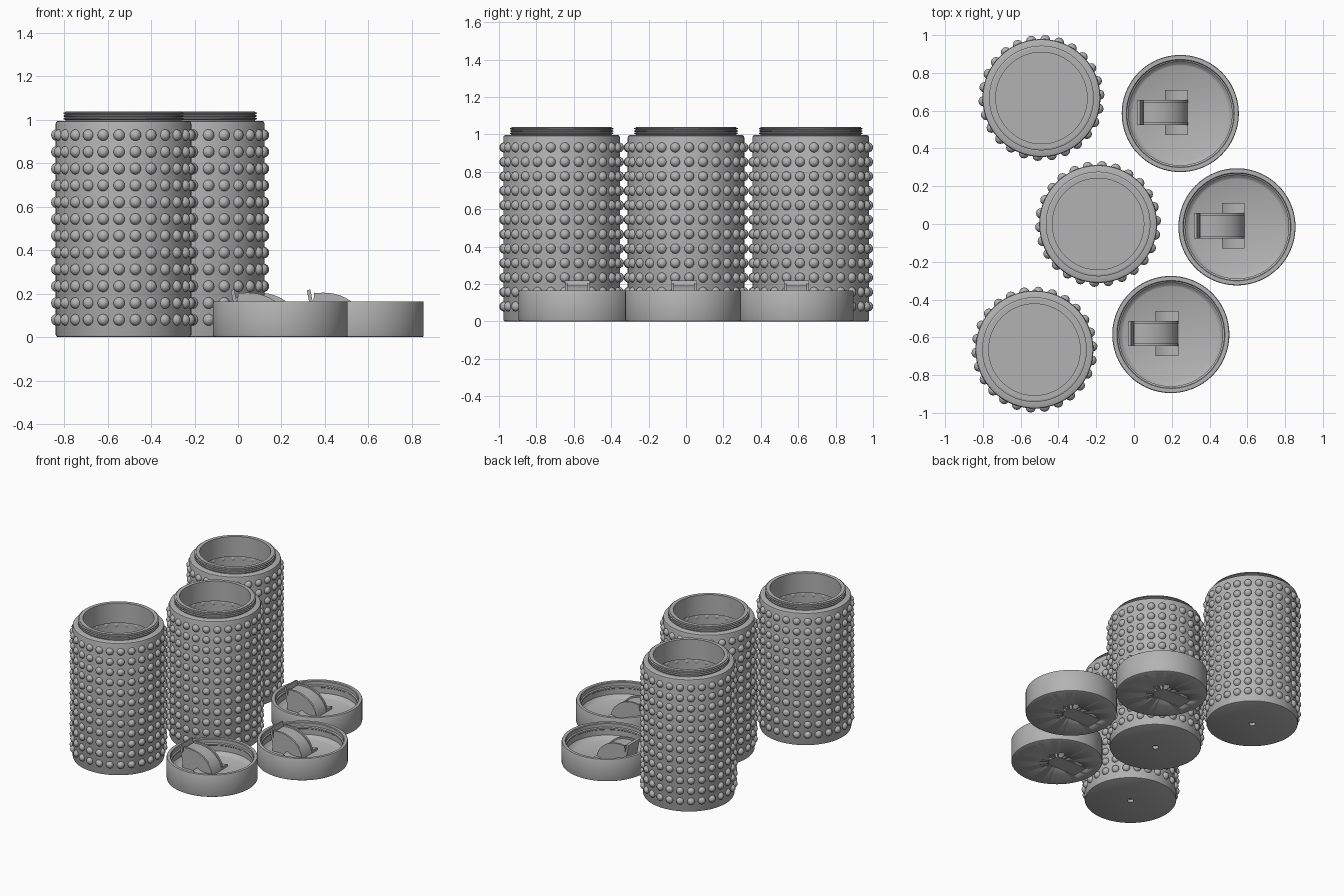
import bpy, bmesh, math
from mathutils import Matrix, Vector

cube = bpy.data.objects.get("Cube")
if cube:
    bpy.data.objects.remove(cube, do_unlink=True)

grey = bpy.data.materials.new("plain grey")
grey.use_nodes = True
grey.diffuse_color = (0.45, 0.45, 0.45, 1)
grey.node_tree.nodes["Principled BSDF"].inputs["Base Color"].default_value = grey.diffuse_color


def finish(name, bm, angle=35):
    bmesh.ops.recalc_face_normals(bm, faces=bm.faces)
    mesh = bpy.data.meshes.new(name)
    bm.to_mesh(mesh)
    bm.free()
    mesh.materials.append(grey)
    ob = bpy.data.objects.new(name, mesh)
    bpy.context.collection.objects.link(ob)
    bpy.ops.object.select_all(action='DESELECT')
    bpy.context.view_layer.objects.active = ob
    ob.select_set(True)
    bpy.ops.object.shade_smooth_by_angle(angle=math.radians(angle))
    return ob


def lathe(bm, profile, steps=96):
    """Revolve (radius, height) points that start and end on the axis."""
    verts = [bm.verts.new((r, 0, z)) for r, z in profile]
    edges = [bm.edges.new(pair) for pair in zip(verts, verts[1:])]
    bmesh.ops.spin(bm, geom=verts + edges, cent=(0, 0, 0), axis=(0, 0, 1),
                   angle=math.tau, steps=steps, use_duplicate=False)
    bmesh.ops.remove_doubles(bm, verts=bm.verts, dist=0.0005)


def extrude_y(bm, outline, y0, y1):
    """Extrude an (x, z) outline between two y positions."""
    face = bm.faces.new([bm.verts.new((x, y0, z)) for x, z in outline])
    made = bmesh.ops.extrude_face_region(bm, geom=[face])
    verts = [v for v in made["geom"] if isinstance(v, bmesh.types.BMVert)]
    bmesh.ops.translate(bm, verts=verts, vec=(0, y1 - y0, 0))


def place(ob, spots, turns=(0, 0, 0)):
    """Put the object at the first spot and linked copies at the others."""
    base = ob.name
    for i, (x, y) in enumerate(spots):
        item = ob if i == 0 else ob.copy()
        if i:
            bpy.context.collection.objects.link(item)
        item.name = f"{base}_{i + 1}"
        item.location = (x, y, 0)
        item.rotation_euler.z = turns[i]


JARS = [(-0.49, 0.667), (-0.19, 0.0), (-0.527, -0.665)]
LIDS = [(0.245, 0.585), (0.545, -0.015), (0.195, -0.585)]

# Jar: dimpled base, straight wall, threaded neck, hollow inside
profile = [(0, 0.02), (0.02, 0.02), (0.022, 0), (0.303, 0), (0.309, 0.003),
           (0.312, 0.01), (0.312, 0.983), (0.309, 0.992), (0.302, 0.996), (0.268, 0.996)]
for i in range(3):
    z = 1.0 + i * 0.0125
    profile += [(0.268, z), (0.277, z + 0.004), (0.277, z + 0.008), (0.268, z + 0.011)]
profile += [(0.268, 1.04), (0.242, 1.04), (0.242, 0.89), (0.285, 0.87),
            (0.285, 0.04), (0.275, 0.03), (0, 0.03)]
bm = bmesh.new()
lathe(bm, profile)
place(finish("jar", bm), JARS)

# Rows of round studs around the jar
COLUMNS, ROWS = 26, 12
bm = bmesh.new()
for row in range(ROWS):
    for col in range(COLUMNS):
        a = math.tau * col / COLUMNS - math.pi / 2 - 0.065
        at = Vector((0.307 * math.cos(a), 0.307 * math.sin(a), 0.08 + row * 0.0773))
        bmesh.ops.create_uvsphere(bm, u_segments=12, v_segments=8, radius=0.027,
                                  matrix=Matrix.Translation(at))
place(finish("jar_studs", bm, 80), JARS)

# Lid: shallow cup lying upside down, with stepped inner wall
bm = bmesh.new()
lathe(bm, [(0, 0), (0.303, 0), (0.308, 0.003), (0.31, 0.009), (0.31, 0.159),
           (0.307, 0.165), (0.286, 0.165), (0.282, 0.16), (0.282, 0.135),
           (0.274, 0.13), (0.274, 0.12), (0.28, 0.115), (0.28, 0.075),
           (0.262, 0.055), (0.252, 0.05), (0, 0.05)])
lid = finish("lid", bm)


def slot(bm, grow, z0, z1):
    """Tab outline, square at one end and rounded at the other."""
    r = 0.06 + grow
    pts = [(-0.21 - grow, r), (-0.21 - grow, -r)]
    for i in range(13):
        a = -math.pi / 2 + math.pi * i / 12
        pts.append((0.01 + 0.65 * r * math.cos(a), r * math.sin(a)))
    face = bm.faces.new([bm.verts.new((x, y, z0)) for x, y in pts])
    made = bmesh.ops.extrude_face_region(bm, geom=[face])
    verts = [v for v in made["geom"] if isinstance(v, bmesh.types.BMVert)]
    bmesh.ops.translate(bm, verts=verts, vec=(0, 0, z1 - z0))


# Recess for the tab in the underside of the lid
bm = bmesh.new()
slot(bm, 0.004, -0.02, 0.012)
cutter = finish("slot_cutter", bm)
cutter.hide_render = True
cut = lid.modifiers.new("slot", 'BOOLEAN')
cut.object = cutter
cut.operation = 'DIFFERENCE'
cut.solver = 'EXACT'
bpy.context.view_layer.objects.active = lid
bpy.ops.object.modifier_apply(modifier=cut.name)
bpy.data.objects.remove(cutter, do_unlink=True)
place(lid, LIDS)

# Tab plate inside the recess
bm = bmesh.new()
slot(bm, 0, 0.001, 0.013)
place(finish("lid_tab", bm), LIDS)


def arch(drop):
    """Side outline of the curved spout cover."""
    top = [(-0.195, 0.205)]
    for i in range(13):
        a = math.radians(100 - 100 * i / 12)
        top.append((-0.15 + 0.19 * math.cos(a), 0.045 + 0.16 * math.sin(a)))
    return [(x, max(z - drop, 0.045)) for x, z in top] + [(0.04, 0.04), (-0.205, 0.04)]


# Spout cover: arched core between two raised cheeks
bm = bmesh.new()
extrude_y(bm, arch(0.012), -0.05, 0.06)
for y in (-0.062, 0.058):
    extrude_y(bm, arch(0), y, y + 0.014)
place(finish("spout_cover", bm), LIDS)

# Leaning lip at the end of the cover
bm = bmesh.new()
extrude_y(bm, [(-0.195, 0.05), (-0.18, 0.05), (-0.212, 0.22), (-0.228, 0.215)], -0.062, 0.072)
place(finish("spout_lip", bm), LIDS)

# Hinge wings on both sides of the cover
bm = bmesh.new()
for side in (-1, 1):
    wing = [(-0.08, 0.04), (0.04, 0.04), (0.04, 0.07), (0.015, 0.062),
            (-0.02, 0.06), (-0.055, 0.066), (-0.08, 0.08)]
    extrude_y(bm, wing, 0.005 + side * 0.065, 0.005 + side * 0.12)
place(finish("hinge_wings", bm), LIDS)
